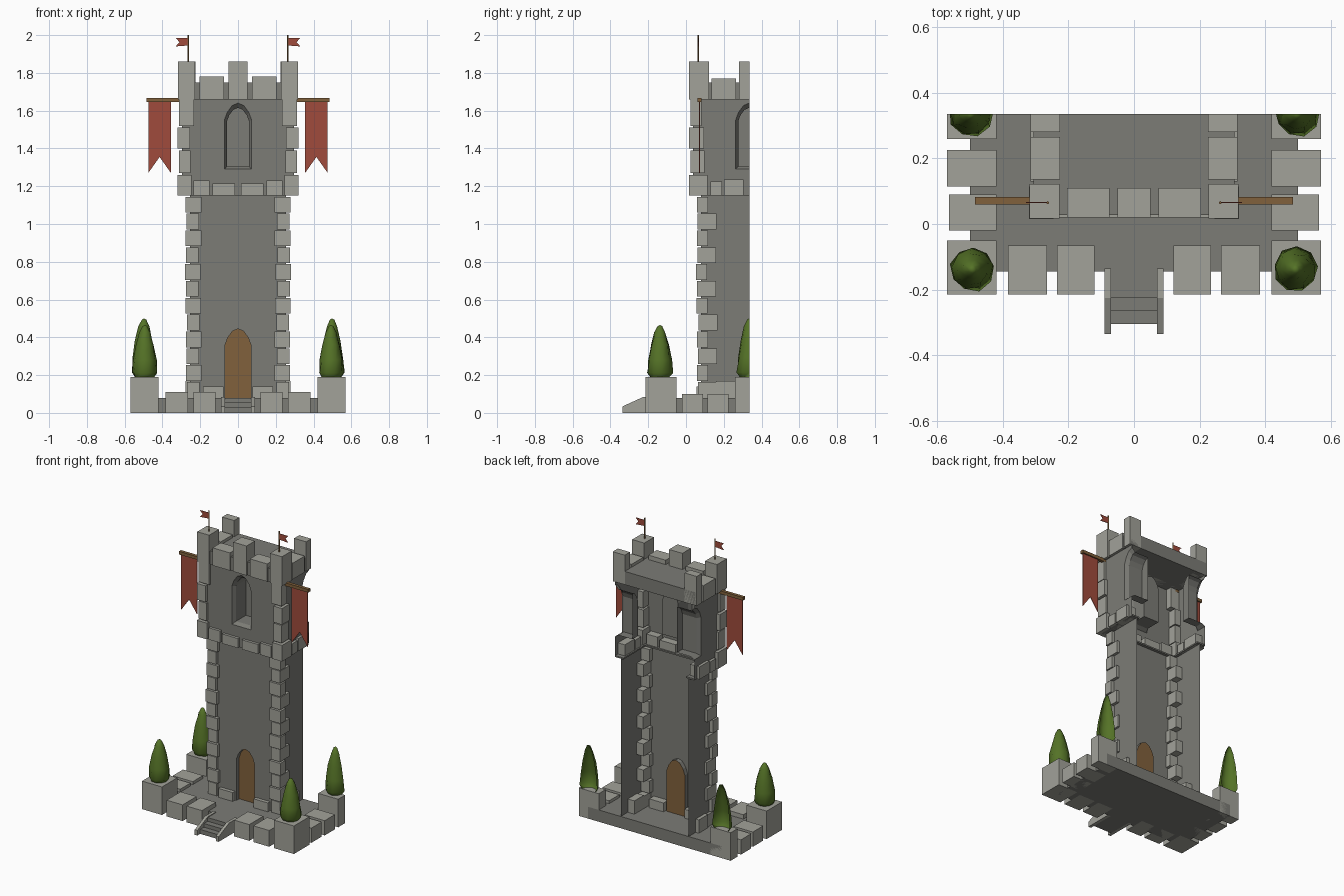
import bpy, bmesh, math, random

if "Cube" in bpy.data.objects:
    bpy.data.objects.remove(bpy.data.objects["Cube"])
random.seed(4)
CUT = 0.335  # the model is a half tower, sliced at this depth


def material(name, rgb):
    m = bpy.data.materials.new(name)
    m.diffuse_color = (*rgb, 1)
    m.use_nodes = True
    m.node_tree.nodes["Principled BSDF"].inputs["Base Color"].default_value = m.diffuse_color
    return m


WOOD = material("wood", (0.22, 0.12, 0.045))
CLOTH = material("red_cloth", (0.35, 0.07, 0.045))
LEAF = material("leaf", (0.09, 0.17, 0.02))
WALL = material("dark_stone", (0.2, 0.2, 0.18))
STONE = material("light_stone", (0.36, 0.36, 0.32))


def mesh(name, verts, faces, mat=None):
    me = bpy.data.meshes.new(name)
    me.from_pydata(verts, [], faces)
    me.update()
    ob = bpy.data.objects.new(name, me)
    bpy.context.collection.objects.link(ob)
    if mat:
        me.materials.append(mat)
    return ob


def prism(name, outline, axis, a, b, mat=None):
    """Extrude a 2D outline along x (y,z points) or y (x,z points)."""
    put = (lambda p, t: (t, *p)) if axis == 'x' else (lambda p, t: (p[0], t, p[1]))
    n = len(outline)
    verts = [put(p, t) for t in (a, b) for p in outline]
    faces = [list(range(n)), list(range(n, 2 * n))[::-1]]
    faces += [(i, i + n, (i + 1) % n + n, (i + 1) % n) for i in range(n)]
    ob = mesh(name, verts, faces, mat)
    bm = bmesh.new()
    bm.from_mesh(ob.data)
    bmesh.ops.recalc_face_normals(bm, faces=bm.faces)
    bm.to_mesh(ob.data)
    bm.free()
    return ob


def box(name, x0, x1, y0, y1, z0, z1, mat=STONE):
    return prism(name, [(x0, z0), (x1, z0), (x1, z1), (x0, z1)], 'y', y0, y1, mat)


def pair(name, x0, x1, *rest, mat=STONE):
    box(name + "_right", x0, x1, *rest, mat)
    box(name + "_left", -x1, -x0, *rest, mat)


def half_wall(name, put, w, z0, z1, arches, depths, plate_mat):
    """Half of a wall sheet with an arched recess centred on u = 0."""
    n = len(arches[0])
    pts = [(0, 0, z0), (w, 0, z0), (w, 0, z1), (0, 0, z1)]
    for ring, d in zip(arches, depths):
        pts += [(u, d, z) for u, z in ring]
    faces = [[0, 1, 2, 3] + list(range(4, 4 + n))]
    for r in range(len(arches) - 1):
        o = 4 + r * n
        faces += [(o + i, o + i + 1, o + n + i + 1, o + n + i) for i in range(n - 1)]
    mesh(name, [put(*p) for p in pts], faces, WALL)
    last = [put(u, depths[-1], z) for u, z in arches[-1]]
    mesh(name + "_panel", last, [list(range(n))], plate_mat)


def arch(w, sill, spring, top):
    h = top - spring
    return [(0, top), (w * .42, top - h * .14), (w * .8, spring + h * .45),
            (w, spring), (w, sill), (0, sill)]


# Base plate and its border stones
box("base_plate", -.5, .5, -.145, CUT, 0, .08, WALL)
pair("front_border_stone_a", .12, .235, -.215, -.065, 0, .11)
pair("front_border_stone_b", .265, .385, -.215, -.065, 0, .11)
pair("side_border_stone_a", .42, .565, -.02, .09, 0, .1)
pair("side_border_stone_b", .42, .57, .115, .225, 0, .1)
pair("front_pedestal", .42, .57, -.215, -.05, 0, .19)
pair("back_pedestal", .42, .57, .26, CUT, 0, .19)

# Entrance steps and sloped rails
for i, z in enumerate((.08, .055, .03)):
    box("step", -.07, .07, -.225 - .04 * i, -.14, 0, z, WALL)
rail = [(-.335, 0), (-.335, .035), (-.225, .085), (-.135, .085), (-.135, 0)]
prism("stair_rail_right", rail, 'x', .07, .09, STONE)
prism("stair_rail_left", rail, 'x', -.09, -.07, STONE)

# Walls of both storeys: doorway below, window niches above
L, U = .255, .297
door = [arch(.068, .08, .36, .445)] * 2
window = [arch(.072, 1.29, 1.55, 1.64), arch(.058, 1.305, 1.545, 1.615),
          arch(.058, 1.305, 1.545, 1.615)]
for s, side in ((1, "right"), (-1, "left")):
    half_wall("lower_front_wall_" + side, lambda u, d, z: (s * u, CUT - L + d, z),
              L, .08, 1.15, door, (0, .03), WOOD)
    mesh("lower_side_wall_" + side, [(s * L, y, z) for y, z in
         ((CUT - L, .08), (CUT, .08), (CUT, 1.15), (CUT - L, 1.15))], [(0, 1, 2, 3)], WALL)
    half_wall("upper_front_wall_" + side, lambda u, d, z: (s * u, CUT - U + d, z),
              U, 1.15, 1.67, window, (0, .025, .13), WALL)
    half_wall("upper_side_wall_" + side, lambda u, d, z: (s * (U - d), CUT - u, z),
              U, 1.15, 1.67, window, (0, .025, .13), WALL)

# Ledge beneath the upper storey
pair("side_ledge", .235, U, CUT - U, CUT, 1.15, 1.16, mat=WALL)
box("front_ledge", -.235, .235, CUT - U, .1, 1.15, 1.16, WALL)

# Corner stones, alternately long to the front and to the side
n, z = 12, .08
for i in range(n):
    h = (1.15 - .08) / n
    e = random.uniform(-.004, .004)
    out = (.279 if i % 2 else .273) + e
    wx, wy = (.083, .058) if i % 2 else (.066, .1)
    pair("corner_stone", out - wx, out, CUT - out, CUT - out + wy, z, z + h - .006)
    z += h
for i, (a, b) in enumerate(((1.15, 1.26), (1.27, 1.39), (1.40, 1.51), (1.52, 1.66))):
    out = (.32, .312)[i % 2]
    wx, wy = ((.075, .1), (.06, .075), (.065, .08), (.08, .058))[i]
    pair("upper_corner_stone", out - wx, out, CUT - out, CUT - out + wy, a, b)

# Footing stones and the belt course
pair("front_foot_stone", .078, .185, .055, .13, .08, .14)
pair("side_foot_stone", .205, .278, .16, .26, .08, .17)
pair("front_belt_stone_a", .015, .135, .02, .09, 1.15, 1.215)
pair("front_belt_stone_b", .15, .235, .02, .09, 1.15, 1.23)
pair("side_belt_stone_a", .245, .315, .13, .19, 1.15, 1.225)
pair("side_belt_stone_b", .245, .315, .2, .305, 1.15, 1.235)

# Roof slab and battlements
box("roof_slab", -.307, .307, .028, CUT, 1.66, 1.75, WALL)
box("front_merlon_centre", -.05, .05, .02, .11, 1.66, 1.86)
pair("front_merlon", .075, .205, .02, .11, 1.66, 1.78)
pair("corner_merlon", .228, .318, .017, .122, 1.66, 1.86)
pair("side_merlon", .225, .315, .135, .265, 1.66, 1.77)
pair("side_merlon_centre", .225, .315, .28, CUT, 1.66, 1.86)

# Hanging banners, flag poles and pennants
pair("banner_pole", .27, .485, .06, .082, 1.645, 1.666, mat=WOOD)
for s in (1, -1):
    cloth = [(.355, 1.65), (.475, 1.65), (.475, 1.27), (.415, 1.355), (.355, 1.27)]
    prism("banner", [(s * x, z) for x, z in cloth], 'y', .068, .073, CLOTH)
    flag = [(.265, 1.945), (.33, 1.94), (.31, 1.963), (.33, 1.985), (.265, 1.985)]
    prism("pennant", [(s * x, z) for x, z in flag], 'y', .064, .067, CLOTH)
    bpy.ops.mesh.primitive_cylinder_add(vertices=6, radius=.0045, depth=.15,
                                        location=(s * .263, .065, 1.925))
    bpy.context.object.name = "flag_pole"
    bpy.context.object.data.materials.append(WOOD)


# Cypress shrubs; the rear ones are sliced with the tower
def shrub(name, cx, cy, height, sliced):
    prof = [(.052, 0), (.068, .08), (.062, .33), (.047, .62), (.029, .86), (.012, .98)]
    n = 9
    verts = []
    for j, (r, t) in enumerate(prof):
        for i in range(n):
            a = 2 * math.pi * i / n + j * .12
            q = r * random.uniform(.94, 1.05)
            verts.append((cx + q * math.cos(a), cy + q * math.sin(a), .19 + t * height))
    verts.append((cx, cy, .19 + height))
    faces = [(j * n + i, j * n + (i + 1) % n, (j + 1) * n + (i + 1) % n, (j + 1) * n + i)
             for j in range(len(prof) - 1) for i in range(n)]
    top = (len(prof) - 1) * n
    faces += [(top + i, top + (i + 1) % n, len(verts) - 1) for i in range(n)]
    ob = mesh(name, verts, faces, LEAF)
    if sliced:
        bm = bmesh.new()
        bm.from_mesh(ob.data)
        bmesh.ops.bisect_plane(bm, geom=bm.verts[:] + bm.edges[:] + bm.faces[:],
                               plane_co=(0, CUT, 0), plane_no=(0, 1, 0), clear_outer=True)
        bm.to_mesh(ob.data)
        bm.free()
    ob.data.shade_smooth()


for s in (1, -1):
    shrub("front_shrub", s * .493, -.138, .275, False)
    shrub("back_shrub", s * .498, CUT, .31, True)
